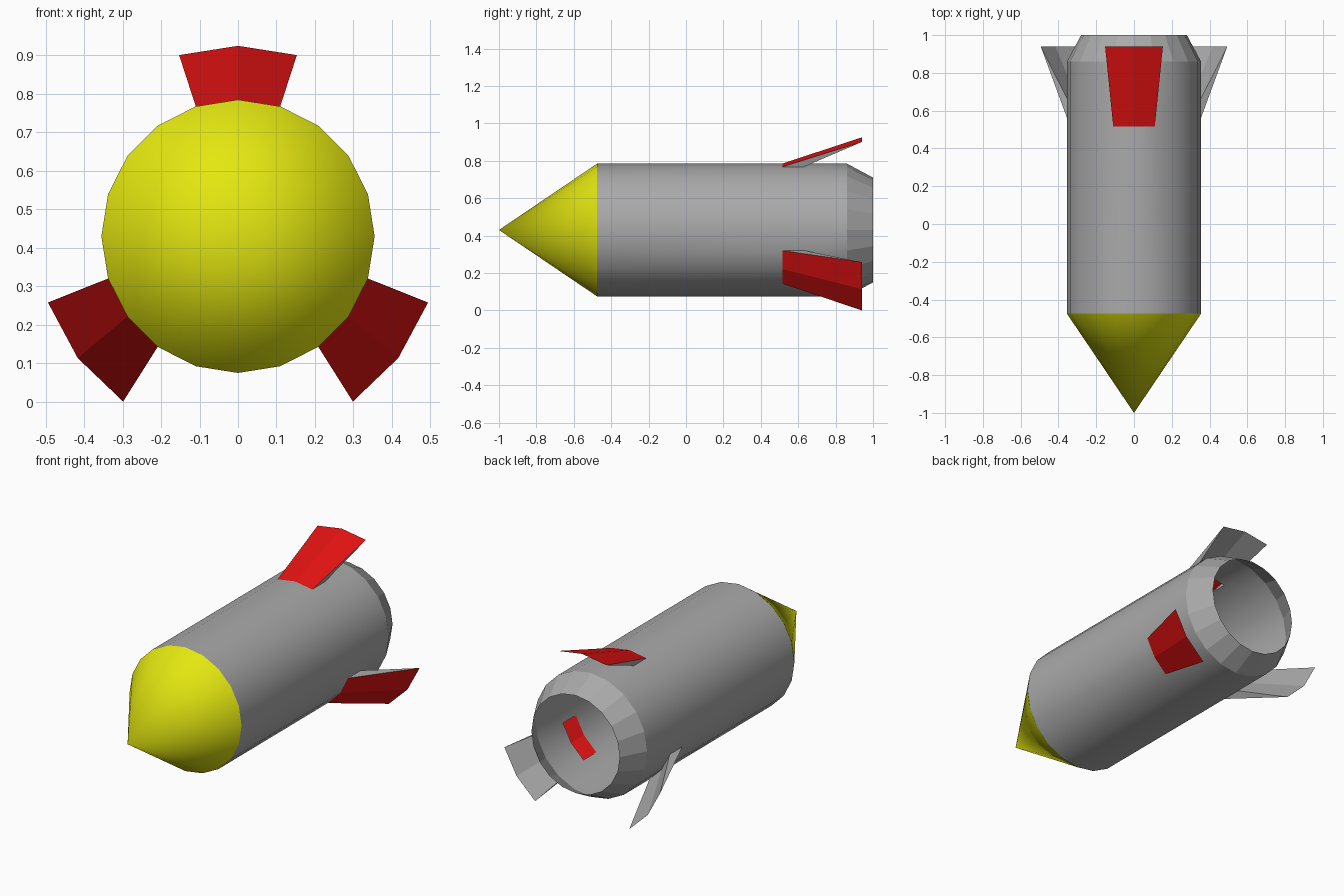
import bpy
import math

SIDES = 20
RADIUS = 0.355
AXIS_Z = 0.43
FIN_FRONT, FIN_BACK, FIN_TIP = 0.515, 0.63, 0.94

cube = bpy.data.objects.get("Cube")
if cube:
    bpy.data.objects.remove(cube, do_unlink=True)


def make_material(name, color):
    mat = bpy.data.materials.new(name)
    mat.use_nodes = True
    mat.diffuse_color = color
    mat.node_tree.nodes["Principled BSDF"].inputs["Base Color"].default_value = color
    return mat


yellow = make_material("yellow", (0.77, 0.8, 0.005, 1))
grey = make_material("grey", (0.4, 0.4, 0.4, 1))
red = make_material("red", (0.78, 0.006, 0.006, 1))


def make_object(name, verts, faces, materials, smooth=False):
    mesh = bpy.data.meshes.new(name)
    mesh.from_pydata(verts, [], faces)
    for mat in materials:
        mesh.materials.append(mat)
    for poly in mesh.polygons:
        poly.use_smooth = smooth
    mesh.update()
    obj = bpy.data.objects.new(name, mesh)
    bpy.context.collection.objects.link(obj)
    return obj


def point(step, r, y, twist=0.0):
    """Point on a circle around the long axis; step counts hull sides."""
    a = step * math.tau / SIDES + math.radians(twist)
    return (r * math.cos(a), y, AXIS_Z + r * math.sin(a))


def make_shell(name, rings, mat, smooth, holes=()):
    """Open sheet through (y, radius) rings; holes are (band, side) pairs."""
    verts = [point(i, r, y) for y, r in rings for i in range(SIDES)]
    faces = []
    for band in range(len(rings) - 1):
        for i in range(SIDES):
            if (band, i) in holes:
                continue
            j = (i + 1) % SIDES
            a, b = band * SIDES, (band + 1) * SIDES
            faces.append((a + i, b + i, b + j, a + j))
    return make_object(name, verts, faces, [mat], smooth)


# Fins: name, first hull side, tip radius, tip twist in degrees
fins = [
    ("top_fin", 4, 0.495, 0.0),
    ("left_fin", 17, 0.523, -1.2),
    ("right_fin", 11, 0.523, 1.2),
]

# Hull, open to the hollow inside of each fin
holes = {(1, first + k) for _, first, _, _ in fins for k in range(2)}
make_shell("body", [(y, RADIUS) for y in (-0.475, FIN_FRONT, FIN_BACK, 0.86)],
           grey, True, holes)

# Open, faceted tail ring
make_shell("tail", [(0.86, RADIUS), (1.0, 0.28)], grey, False)

# Nose cone
nose_verts = [point(i, RADIUS, -0.475) for i in range(SIDES)] + [(0, -1, AXIS_Z)]
nose_faces = [(SIDES, i, (i + 1) % SIDES) for i in range(SIDES)]
make_object("nose", nose_verts, nose_faces, [yellow], True)

# Swept wedge fins: red outer sheet, grey sides and underside
for name, first, tip_r, twist in fins:
    steps = range(first, first + 3)
    verts = [point(s, RADIUS, FIN_FRONT) for s in steps]
    verts += [point(s, tip_r, FIN_TIP, twist) for s in steps]
    verts += [point(s, RADIUS, FIN_BACK) for s in steps]
    outer = [(i, i + 3, i + 4, i + 1) for i in range(2)]
    under = [(i + 3, i + 6, i + 7, i + 4) for i in range(2)]
    sides = [(0, 6, 3), (2, 5, 8)]
    fin = make_object(name, verts, outer + under + sides, [red, grey])
    for poly in fin.data.polygons:
        poly.material_index = 0 if poly.index < len(outer) else 1
